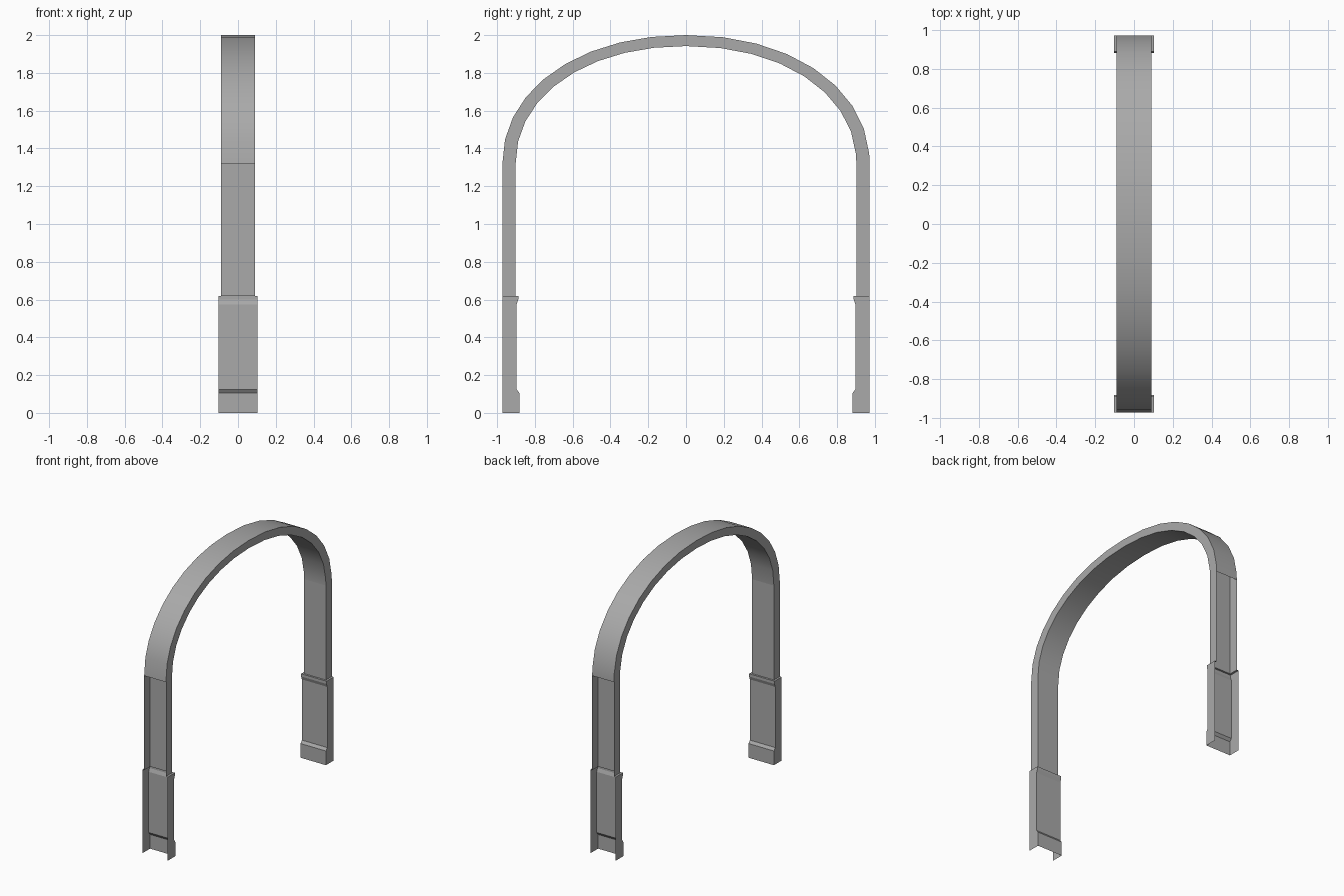
import bpy
import math

if "Cube" in bpy.data.objects:
    bpy.data.objects.remove(bpy.data.objects["Cube"])

grey = bpy.data.materials.new("neutral grey")
grey.use_nodes = True
colour = (0.4, 0.4, 0.4, 1)
grey.diffuse_color = colour
grey.node_tree.nodes["Principled BSDF"].inputs["Base Color"].default_value = colour

SPRING = 1.32    # height where the arch leaves the legs
OUTER = 0.972    # outer half span
LEG_IN = 0.902   # inner half span
LEG_W = 0.089    # half width of leg and arch
BASE_W = 0.104   # half width of plinth
BASE_H = 0.62


def make(name, verts, faces, smooth=False):
    mesh = bpy.data.meshes.new(name)
    mesh.from_pydata(verts, [], faces)
    mesh.materials.append(grey)
    obj = bpy.data.objects.new(name, mesh)
    bpy.context.collection.objects.link(obj)
    if smooth:
        bpy.ops.object.select_all(action='DESELECT')
        obj.select_set(True)
        bpy.context.view_layer.objects.active = obj
        bpy.ops.object.shade_smooth_by_angle(angle=math.radians(35))
    return obj


def arch_point(angle, span, rise):
    """Point on a slightly squared ellipse in the y-z plane."""
    c, s = math.cos(angle), math.sin(angle)
    power = 2 / 2.1
    return (math.copysign(abs(c) ** power, c) * span, SPRING + abs(s) ** power * rise)


def channel(name, profile, half, side):
    """Three-sided channel, open on the outside; profile is (y, z) going up."""
    verts, faces = [], []
    for y, z in profile:
        verts += [(x, side * d, z) for x, d in
                  ((-half, OUTER), (-half, y), (half, y), (half, OUTER))]
    for i in range(len(profile) - 1):
        a, b = 4 * i, 4 * i + 4
        for k in range(3):
            face = (a + k, b + k, b + k + 1, a + k + 1)
            faces.append(face if side > 0 else face[::-1])
    # orient the walls away from the hollow
    faces = [f[::-1] for f in faces]
    return verts, faces


# Arched band with closed box section
angles = [0] + [math.radians(4 + 10.75 * i) for i in range(8)]
angles += [math.radians(90 + 10 * i) for i in range(10)]
verts, faces = [], []
for t in angles:
    oy, oz = arch_point(t, OUTER, 2 - SPRING)
    iy, iz = arch_point(t, LEG_IN, 1.942 - SPRING)
    verts += [(-LEG_W, oy, oz), (LEG_W, oy, oz), (LEG_W, iy, iz), (-LEG_W, iy, iz)]
for i in range(len(angles) - 1):
    a, b = 4 * i, 4 * i + 4
    for k in range(4):
        n = (k + 1) % 4
        faces.append((a + k, a + n, b + n, b + k))
make("arch_band", verts, faces, True)

# Open-backed legs and plinths, front and back
plinth = [(0.882, 0), (0.882, 0.105), (0.897, 0.125), (0.897, 0.575),
          (0.888, 0.6), (0.888, BASE_H)]
for label, side in (("front", -1), ("back", 1)):
    make(label + "_leg", *channel(label, [(LEG_IN, BASE_H), (LEG_IN, SPRING)], LEG_W, side))
    verts, faces = channel(label, plinth, BASE_W, side)
    # ledge around the foot of the leg
    top = len(verts) - 4
    inner = len(verts)
    verts += [(x, side * y, BASE_H) for x, y in
              ((-LEG_W, OUTER), (-LEG_W, LEG_IN), (LEG_W, LEG_IN), (LEG_W, OUTER))]
    for k in range(3):
        face = (top + k, top + k + 1, inner + k + 1, inner + k)
        faces.append(face if side > 0 else face[::-1])
    make(label + "_plinth", verts, faces)
